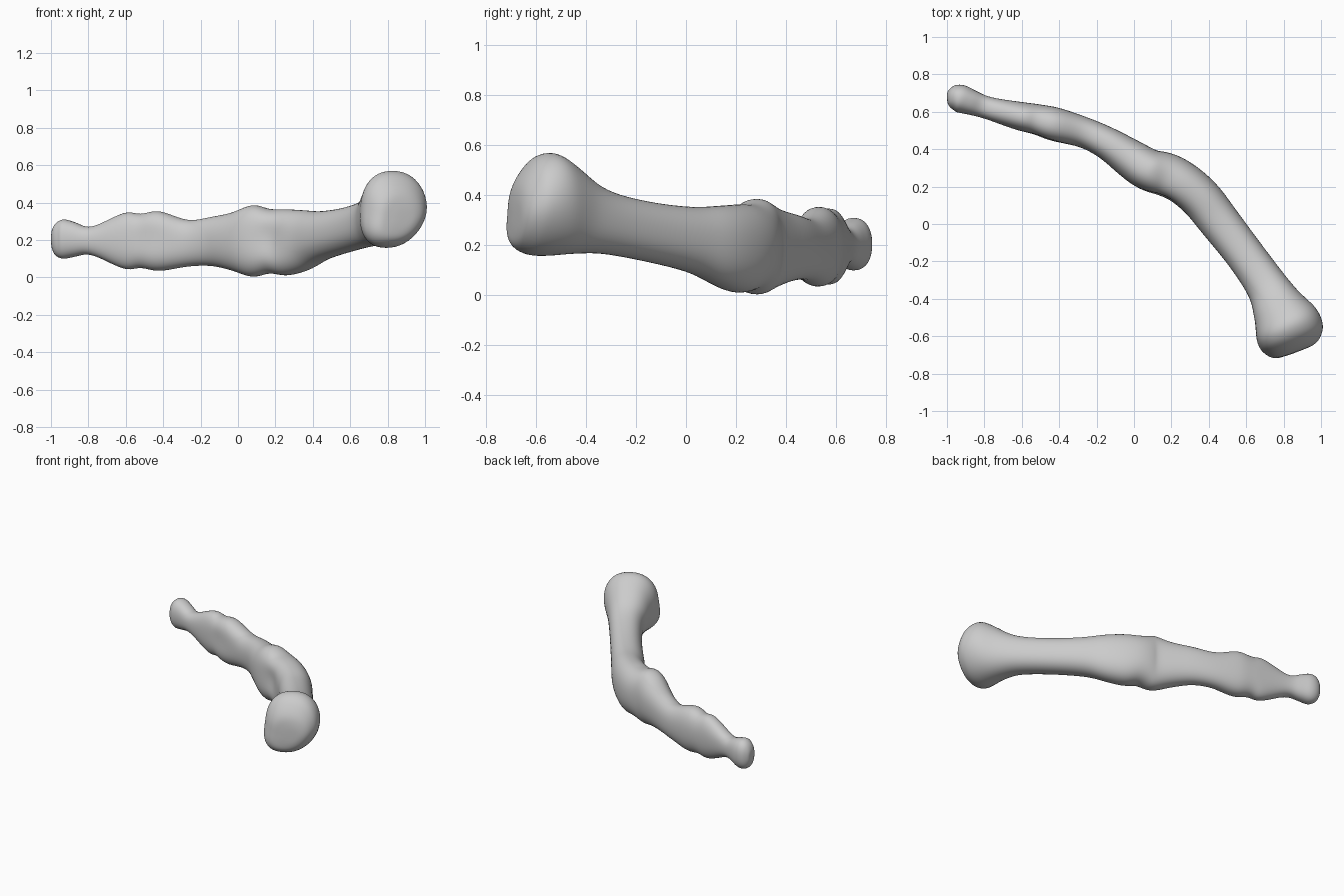
import bpy
import bmesh
import math
from mathutils import Vector

SIDES = 48
STEPS = 6

# Stations along the bone: centre x, centre y, half width, lowest z, highest z
STATIONS = [
    (-1, .675, .025, .17, .24),
    (-.98, .675, .055, .12, .285),
    (-.935, .672, .076, .098, .312),
    (-.87, .65, .068, .11, .295),
    (-.78, .62, .06, .12, .27),
    (-.61, .576, .078, .043, .348),
    (-.52, .556, .086, .05, .34),
    (-.42, .527, .097, .032, .357),
    (-.27, .49, .083, .057, .307),
    (-.14, .43, .088, .06, .325),
    (-.02, .35, .105, .033, .35),
    (.08, .285, .118, 0, .39),
    (.17, .255, .128, .02, .367),
    (.26, .21, .124, .008, .366),
    (.36, .132, .116, .035, .36),
    (.45, .02, .111, .09, .355),
    (.59, -.16, .105, .135, .377),
    (.71, -.33, .113, .165, .425),
    (.77, -.44, .143, .165, .51),
    (.815, -.525, .178, .157, .57),
    (.845, -.588, .18, .157, .56),
    (.865, -.635, .158, .173, .51),
    (.88, -.67, .115, .21, .44),
    (.884, -.68, .05, .27, .36),
]


def spline(a, b, c, d, t):
    """Smooth value between b and c, and its slope."""
    p = b + 0.5 * t * (c - a + t * (2 * a - 5 * b + 4 * c - d + t * (3 * (b - c) + d - a)))
    slope = 0.5 * (c - a + 2 * t * (2 * a - 5 * b + 4 * c - d) + 3 * t * t * (3 * (b - c) + d - a))
    return p, slope


def bump(value, centre, spread):
    return math.exp(-((value - centre) / spread) ** 2)


def section_points(values, tangent):
    """One closed upright cross-section, running around the path."""
    x, y, half, low, high = values
    across = Vector((-tangent.y, tangent.x, 0)).normalized()
    centre = Vector((x, y, (low + high) / 2))
    tall = (high - low) / 2
    # The large end swells inward at the bottom; the joints are hollow on the inside
    lean = 0.4 * bump(y, -.7, .2)
    hollow = 0.26 * bump(x, .2, .11) + 0.17 * bump(x, -.45, .12)
    points = []
    for k in range(SIDES):
        angle = math.tau * k / SIDES
        c, s = math.cos(angle), math.sin(angle)
        side = math.copysign(abs(c) ** 0.88, c)
        rise = math.copysign(abs(s) ** 0.88, s)
        if c < 0:
            side *= 1 - hollow * bump(s, 0.1, 0.45)
        offset = half * (side + lean * min(rise, 0))
        points.append(centre + across * offset + Vector((0, 0, rise * tall)))
    return points


def build_bone(name, material):
    rows = [STATIONS[0]] + STATIONS + [STATIONS[-1]]
    bm = bmesh.new()
    rings = []
    spans = len(STATIONS) - 1
    for i in range(spans):
        for j in range(STEPS + (i == spans - 1)):
            pairs = [spline(*column, j / STEPS) for column in zip(*rows[i:i + 4])]
            values = [pair[0] for pair in pairs]
            tangent = Vector((pairs[0][1], pairs[1][1], 0))
            points = section_points(values, tangent)
            rings.append([bm.verts.new(point) for point in points])

    # Skin neighbouring sections and close both tips with a small fan
    for first, second in zip(rings, rings[1:]):
        for k in range(SIDES):
            n = (k + 1) % SIDES
            bm.faces.new((first[k], first[n], second[n], second[k]))
    for ring in (rings[0], rings[-1]):
        middle = sum((v.co for v in ring), Vector()) / SIDES
        tip = bm.verts.new(middle)
        for k in range(SIDES):
            bm.faces.new((ring[k], ring[(k + 1) % SIDES], tip))

    # Soften the ridges between sections
    for _ in range(6):
        bmesh.ops.smooth_vert(bm, verts=bm.verts, factor=0.5,
                              use_axis_x=True, use_axis_y=True, use_axis_z=True)
    bmesh.ops.recalc_face_normals(bm, faces=bm.faces)
    for face in bm.faces:
        face.smooth = True
    mesh = bpy.data.meshes.new(name)
    bm.to_mesh(mesh)
    bm.free()
    mesh.materials.append(material)
    bone = bpy.data.objects.new(name, mesh)
    bpy.context.scene.collection.objects.link(bone)
    return bone


def make_material(name, colour):
    material = bpy.data.materials.new(name)
    material.use_nodes = True
    material.diffuse_color = colour
    material.node_tree.nodes["Principled BSDF"].inputs["Base Color"].default_value = colour
    return material


default_cube = bpy.data.objects.get("Cube")
if default_cube:
    bpy.data.objects.remove(default_cube, do_unlink=True)

bone_grey = make_material("bone grey", (0.6, 0.6, 0.6, 1))
build_bone("curved_bone", bone_grey)
